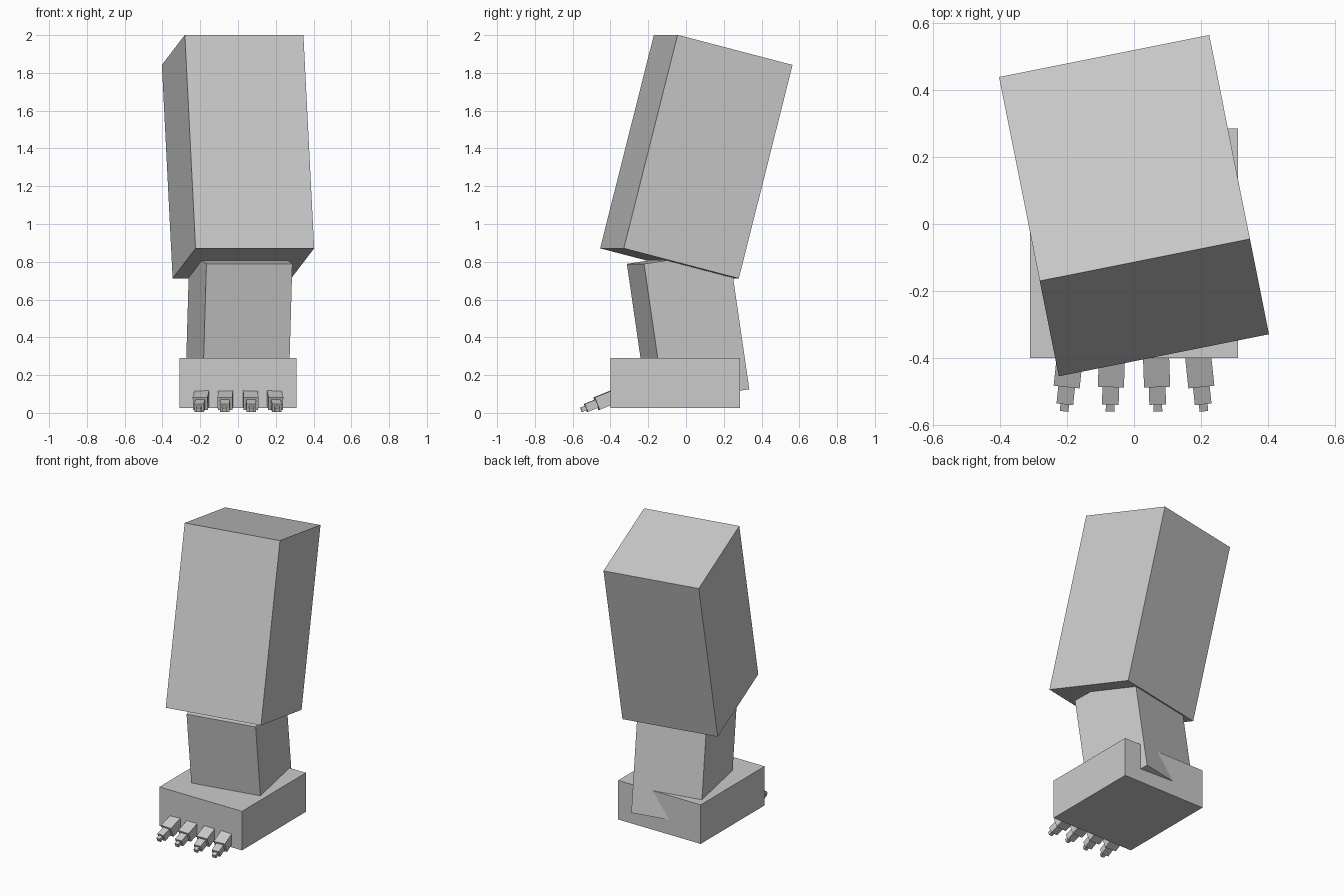
import bpy, math
from mathutils import Matrix, Vector

if "Cube" in bpy.data.objects:
    bpy.data.objects.remove(bpy.data.objects["Cube"])

grey = bpy.data.materials.new("plain grey")
grey.diffuse_color = (0.6, 0.6, 0.6, 1)
grey.use_nodes = True
grey.node_tree.nodes["Principled BSDF"].inputs["Base Color"].default_value = grey.diffuse_color


def box(name, size, base, rot=Matrix.Identity(4)):
    """Box whose local bottom-face centre sits at base, turned by rot."""
    bpy.ops.mesh.primitive_cube_add(size=1)
    ob = bpy.context.object
    ob.name = name
    ob.data.transform(Matrix.Translation((0, 0, 0.5)))
    ob.data.transform(Matrix.Diagonal((*size, 1)))
    ob.matrix_world = Matrix.Translation(base) @ rot
    ob.data.materials.append(grey)
    return ob


def turn(yaw, pitch):
    return (Matrix.Rotation(math.radians(yaw), 4, 'Z')
            @ Matrix.Rotation(math.radians(pitch), 4, 'X'))


# foot block
box("foot", (0.62, 0.685, 0.265), (0, -0.0575, 0.025))

# shin leans forward, its heel corner pokes out of the foot
box("shin", (0.464, 0.465, 0.74), (-0.006, 0.064, 0.091), turn(11.3, 8.4))

# thigh leans back
box("thigh", (0.640, 0.641, 1.167), (0.0285, -0.0875, 0.7915), turn(11.3, -14.4))

# four fanned toes, each of three shrinking segments
segments = [(0.078, 0.07, -0.05, 0.080), (0.050, 0.045, 0.07, 0.141),
            (0.026, 0.024, 0.13, 0.168)]  # width, height, start, end
for i, (x, fan) in enumerate([(-0.192, -6), (-0.066, -2), (0.066, 2), (0.192, 6)]):
    rot = turn(fan, 90 + 22)
    axis = rot.to_3x3() @ Vector((0, 0, 1))
    for j, (w, h, a, b) in enumerate(segments):
        box(f"toe_{i + 1}_segment_{j + 1}", (w, h, b - a),
            Vector((x, -0.40, 0.079)) + axis * a, rot)
